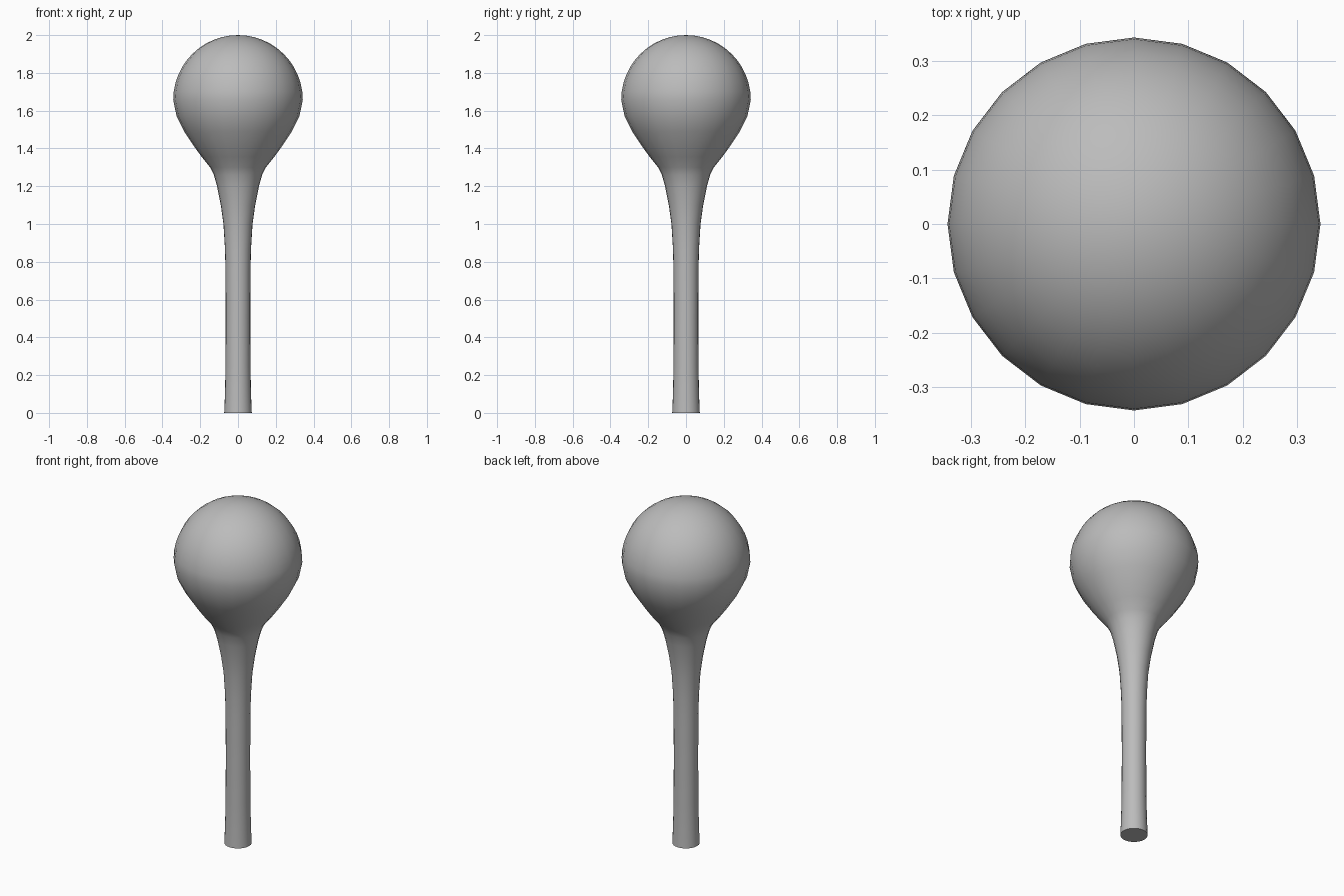
import bpy, bmesh
from math import sin, cos, pi, radians

cube = bpy.data.objects.get("Cube")
if cube:
    bpy.data.objects.remove(cube, do_unlink=True)

SIDES = 24
RADIUS, CENTRE = 0.343, 1.657

grey = bpy.data.materials.new("plain grey")
grey.use_nodes = True
colour = (0.5, 0.5, 0.5, 1)
grey.diffuse_color = colour
grey.node_tree.nodes["Principled BSDF"].inputs["Base Color"].default_value = colour

# Stem, flared neck and lower bulb as (radius, height)
profile = [(0.073, 0), (0.069, 0.1), (0.066, 0.25), (0.065, 0.5), (0.066, 0.75),
           (0.069, 0.87), (0.077, 1.0), (0.091, 1.1), (0.111, 1.2), (0.128, 1.26),
           (0.148, 1.3), (0.192, 1.355), (0.232, 1.41), (0.285, 1.49), (0.325, 1.57)]
# Round upper bulb
profile += [(RADIUS * cos(i * pi / 24), CENTRE + RADIUS * sin(i * pi / 24))
            for i in range(12)]

# Turn the profile into rings joined by quads
bm = bmesh.new()
rings = [[bm.verts.new((r * cos(2 * pi * i / SIDES), r * sin(2 * pi * i / SIDES), z))
          for i in range(SIDES)] for r, z in profile]
for low, high in zip(rings, rings[1:]):
    for i in range(SIDES):
        j = (i + 1) % SIDES
        bm.faces.new((low[i], low[j], high[j], high[i]))

# Flat foot and pointed fan at the crown
bm.faces.new(rings[0][::-1])
crown = bm.verts.new((0, 0, CENTRE + RADIUS))
for i in range(SIDES):
    bm.faces.new((rings[-1][i], rings[-1][(i + 1) % SIDES], crown))

mesh = bpy.data.meshes.new("bulb_on_stem")
bm.to_mesh(mesh)
bm.free()
mesh.materials.append(grey)
body = bpy.data.objects.new("bulb_on_stem", mesh)
bpy.context.collection.objects.link(body)

bpy.ops.object.select_all(action="DESELECT")
body.select_set(True)
bpy.context.view_layer.objects.active = body
bpy.ops.object.shade_smooth_by_angle(angle=radians(40))
